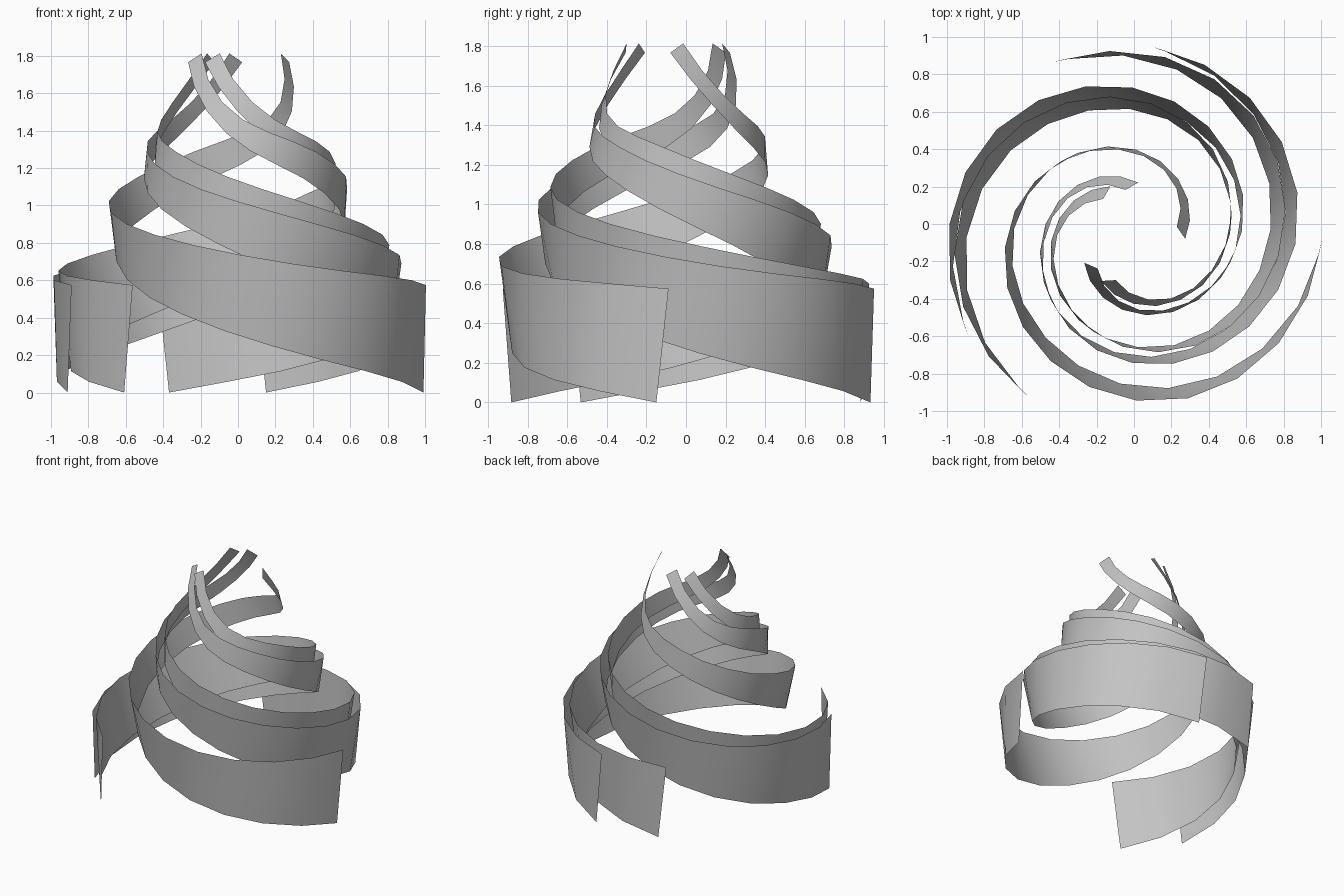
import bpy
import bmesh
from math import cos, sin, radians
from mathutils import Matrix

cube = bpy.data.objects.get("Cube")
if cube:
    bpy.data.objects.remove(cube, do_unlink=True)

# Plain grey finish
grey = bpy.data.materials.new("plain_grey")
grey.use_nodes = True
colour = (0.55, 0.55, 0.55, 1)
grey.diffuse_color = colour
grey.node_tree.nodes["Principled BSDF"].inputs["Base Color"].default_value = colour

# Edge profiles, one value per sixty degrees of travel around the axis
UPPER_RADIUS = [1.015, 0.93, 0.79, 0.655, 0.505, 0.375, 0.20]
UPPER_HEIGHT = [0.58, 0.675, 0.85, 1.06, 1.29, 1.50, 1.94]
LOWER_RADIUS = [1.01, 0.865, 0.72, 0.625, 0.515, 0.405, 0.285]
LOWER_HEIGHT = [0, 0.20, 0.48, 0.80, 1.10, 1.36, 1.78]
AXIS = (-0.015, -0.065)
STEPS = 20


def smooth_value(values, travel):
    """Read a smooth curve through evenly spaced values."""
    p = [2 * values[0] - values[1], *values, 2 * values[-1] - values[-2]]
    u = travel / 60
    i = max(0, min(len(values) - 2, int(u)))
    u -= i
    a, b, c, d = p[i:i + 4]
    return b + u * (c - a + u * (2*a - 5*b + 4*c - d + u * (3*(b - c) + d - a))) / 2


def edge_point(start, travel, radii, heights):
    angle = radians(start - travel)
    r = smooth_value(radii, travel)
    return (AXIS[0] + r * cos(angle), AXIS[1] + r * sin(angle),
            max(0, smooth_value(heights, travel)))


def ribbon(name, start):
    """A thin tapering band winding once around the axis."""
    bm = bmesh.new()
    rows = []
    for i in range(STEPS + 1):
        s = i / STEPS
        low = edge_point(start, 358 * s, LOWER_RADIUS, LOWER_HEIGHT)
        high = edge_point(start, -3.5 + 347 * s, UPPER_RADIUS, UPPER_HEIGHT)
        rows.append((bm.verts.new(low), bm.verts.new(high)))
    for (a, b), (c, d) in zip(rows, rows[1:]):
        bm.faces.new((a, b, d, c))
    mesh = bpy.data.meshes.new(name)
    bm.to_mesh(mesh)
    bm.free()
    mesh.materials.append(grey)
    obj = bpy.data.objects.new(name, mesh)
    bpy.context.collection.objects.link(obj)
    bpy.ops.object.select_all(action='DESELECT')
    obj.select_set(True)
    bpy.context.view_layer.objects.active = obj
    bpy.ops.object.shade_smooth_by_angle(angle=radians(30))


# Three main ribbons and two trailing companions
for name, start in {"left_ribbon": -4.8, "back_ribbon": 110.5, "front_ribbon": 234,
                    "back_companion_ribbon": 80.6,
                    "front_companion_ribbon": 207.5}.items():
    ribbon(name, start)
